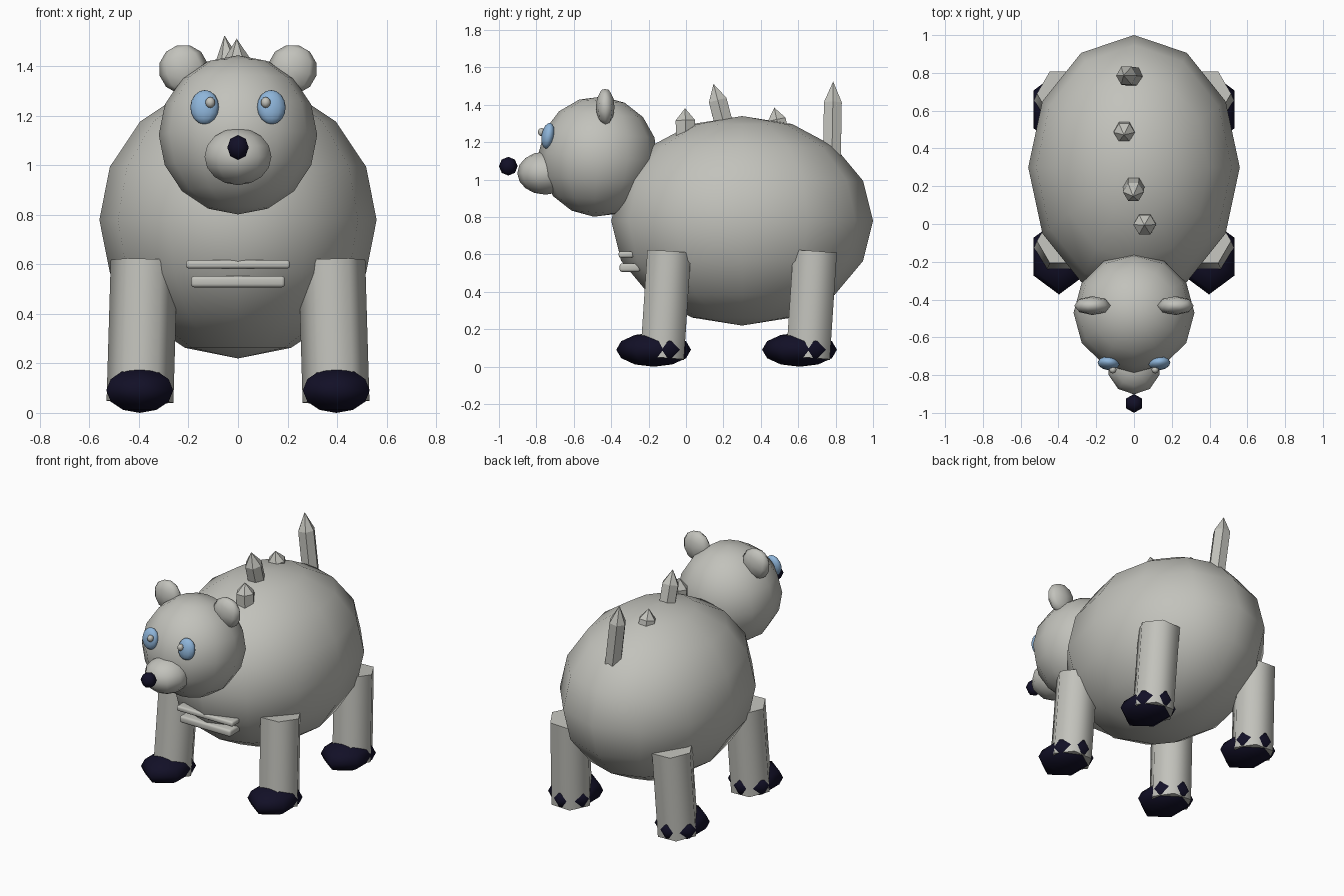
import bpy, bmesh, math
from mathutils import Vector, Matrix, Euler

if "Cube" in bpy.data.objects:
    bpy.data.objects.remove(bpy.data.objects["Cube"])


def material(name, rgb):
    m = bpy.data.materials.new(name)
    m.diffuse_color = (*rgb, 1)
    m.use_nodes = True
    m.node_tree.nodes["Principled BSDF"].inputs["Base Color"].default_value = m.diffuse_color
    return m


GREY = material("warm grey", (0.54, 0.54, 0.50))
BLUE = material("sky blue", (0.27, 0.46, 0.70))
DARK = material("dark navy", (0.006, 0.005, 0.02))


def finish(name, bm, mat, smooth=None):
    bmesh.ops.recalc_face_normals(bm, faces=bm.faces[:])
    me = bpy.data.meshes.new(name)
    bm.to_mesh(me)
    bm.free()
    me.materials.append(mat)
    ob = bpy.data.objects.new(name, me)
    bpy.context.collection.objects.link(ob)
    if smooth:
        bpy.ops.object.select_all(action='DESELECT')
        ob.select_set(True)
        bpy.context.view_layer.objects.active = ob
        bpy.ops.object.shade_smooth_by_angle(angle=math.radians(smooth))
    return ob


def ball(name, centre, radii, segs, rings, mat, rot=(0, 0, 0)):
    """Low-poly ellipsoid, rotation in degrees."""
    bm = bmesh.new()
    r = Euler([math.radians(a) for a in rot])
    bmesh.ops.create_uvsphere(bm, u_segments=segs, v_segments=rings, radius=1,
                              matrix=Matrix.LocRotScale(Vector(centre), r, Vector(radii)))
    return finish(name, bm, mat, 89)


def hex_prism(name, base, top, radius, mat, tip=0, smooth=None):
    """Six-sided rod from base to top; the last 'tip' of its length is pointed."""
    a, b = Vector(base), Vector(top)
    q = Vector((0, 0, 1)).rotation_difference(b - a)
    length = (b - a).length
    bm = bmesh.new()
    rings = []
    for h in (0, length - tip):
        rings.append([bm.verts.new(a + q @ Vector((radius * math.cos(i * math.pi / 3),
                                                   radius * math.sin(i * math.pi / 3), h)))
                      for i in range(6)])
    lo, hi = rings
    bm.faces.new(lo)
    apex = bm.verts.new(b) if tip else None
    for i in range(6):
        j = (i + 1) % 6
        bm.faces.new((lo[i], lo[j], hi[j], hi[i]))
        if tip:
            bm.faces.new((hi[i], hi[j], apex))
    if not tip:
        bm.faces.new(hi)
    return finish(name, bm, mat, smooth)


def bar(name, centre, size, bevel):
    bm = bmesh.new()
    bmesh.ops.create_cube(bm, size=1, matrix=Matrix.LocRotScale(Vector(centre), None, Vector(size)))
    bmesh.ops.bevel(bm, geom=bm.edges[:], offset=bevel, segments=3, profile=0.5, affect='EDGES')
    return finish(name, bm, GREY, 40)


# body, head, muzzle and nose
ball("body", (0, 0.3, 0.78), (0.56, 0.7, 0.56), 12, 8, GREY)
ball("head", (0, -0.47, 1.123), (0.32, 0.318, 0.322), 12, 8, GREY, (-4, 0, 0))
ball("muzzle", (0, -0.752, 1.035), (0.142, 0.15, 0.115), 10, 8, GREY)
ball("nose", (0, -0.95, 1.072), (0.05, 0.05, 0.05), 6, 4, DARK)

for side, s in (("right", 1), ("left", -1)):
    # ears, eyes and eye highlights
    ball(f"{side}_ear", (s * 0.22, -0.432, 1.388), (0.1, 0.05, 0.1), 8, 6, GREY, (0, s * 15, 0))
    ball(f"{side}_eye", (s * 0.135, -0.738, 1.235), (0.058, 0.034, 0.07), 12, 8, BLUE, (-10, 0, s * 6))
    ball(f"{side}_eye_highlight", (s * 0.112, -0.772, 1.254), (0.02, 0.02, 0.022), 8, 6, GREY)
    # legs and feet
    for end, y in (("front", 0), ("back", 0.78)):
        hex_prism(f"{end}_{side}_leg", (s * 0.396, y - 0.128, 0.045), (s * 0.379, y - 0.09, 0.615),
                  0.135, GREY, smooth=65)
        ball(f"{end}_{side}_foot", (s * 0.397, y - 0.173, 0.091), (0.156, 0.2, 0.091), 6, 6, DARK)

# belly bars on the chest
bar("upper_belly_bar", (0, -0.32, 0.60), (0.42, 0.08, 0.034), 0.012)
bar("lower_belly_bar", (0, -0.30, 0.53), (0.38, 0.11, 0.046), 0.014)

# crystal spikes along the back: base, point, radius, pointed length
spikes = [((0.06, 0.0, 1.18), (0.055, -0.005, 1.382), 0.06, 0.065),
          ((0.0, 0.215, 1.25), (-0.005, 0.147, 1.512), 0.056, 0.09),
          ((-0.05, 0.51, 1.2), (-0.053, 0.472, 1.385), 0.056, 0.065),
          ((0.0, 0.78, 1.1), (-0.055, 0.787, 1.525), 0.055, 0.115)]
for n, (base, point, r, tip) in enumerate(spikes, 1):
    hex_prism(f"back_spike_{n}", base, point, r, GREY, tip)
